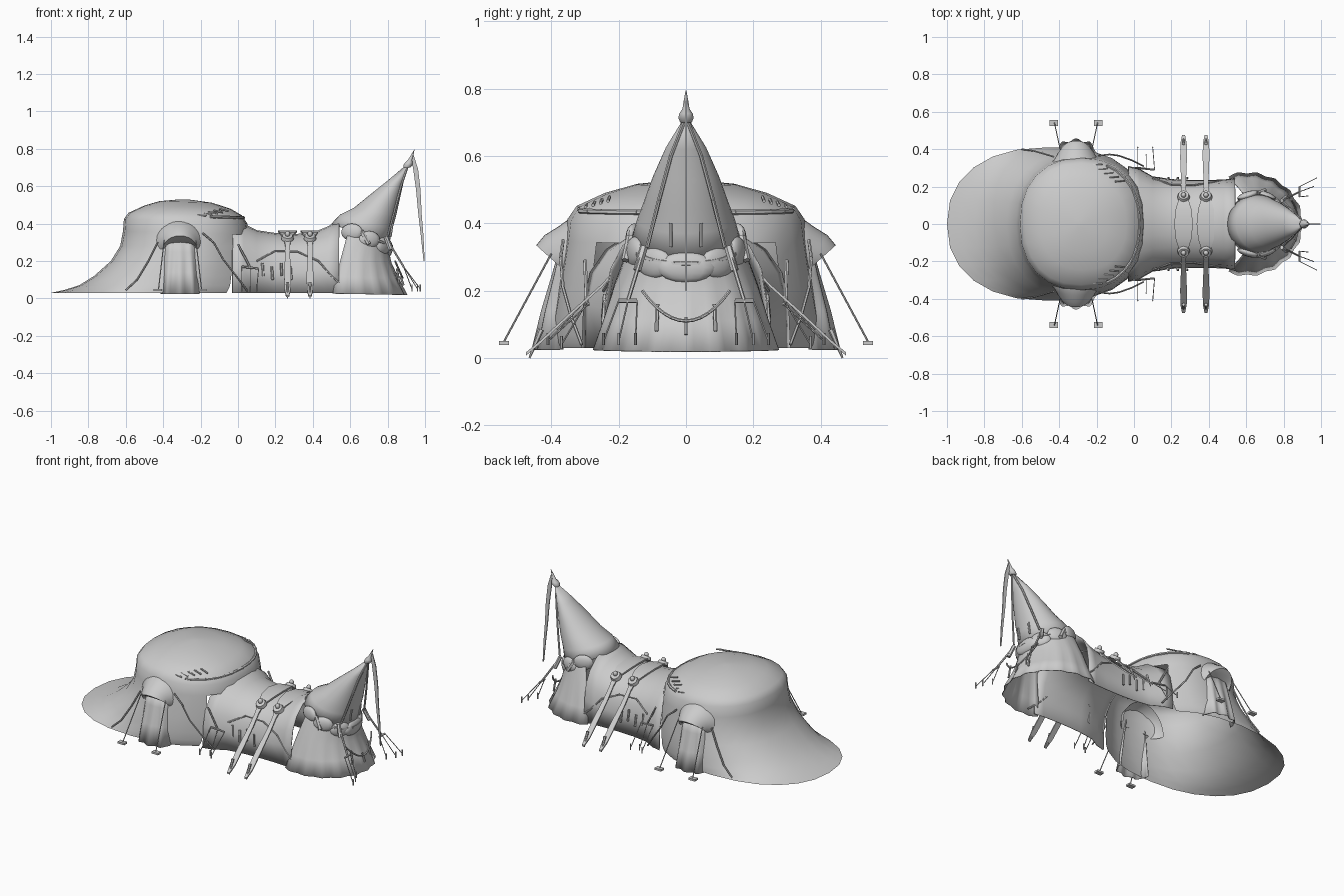
import bpy, bmesh
from math import sin, cos, pi, copysign
from mathutils import Vector, Matrix

if "Cube" in bpy.data.objects:
    bpy.data.objects.remove(bpy.data.objects["Cube"])


def finish(name, bm, angle=40, thick=0.0):
    bmesh.ops.recalc_face_normals(bm, faces=bm.faces)
    me = bpy.data.meshes.new(name)
    bm.to_mesh(me)
    bm.free()
    ob = bpy.data.objects.new(name, me)
    bpy.context.collection.objects.link(ob)
    bpy.ops.object.select_all(action='DESELECT')
    ob.select_set(True)
    bpy.context.view_layer.objects.active = ob
    bpy.ops.object.shade_smooth_by_angle(angle=angle * pi / 180)
    if thick:
        m = ob.modifiers.new("cloth_thickness", 'SOLIDIFY')
        m.thickness = thick
        m.offset = -1
    return ob


def add_loft(bm, rings, closed=True, caps=False):
    rows = [[bm.verts.new(p) for p in r] for r in rings]
    n = len(rows[0])
    for a, b in zip(rows, rows[1:]):
        for i in range(n if closed else n - 1):
            j = (i + 1) % n
            bm.faces.new((a[i], a[j], b[j], b[i]))
    if caps:
        bm.faces.new(rows[0])
        bm.faces.new(rows[-1])


def loft(name, rings, closed=True, caps=False, thick=0.0, angle=40):
    bm = bmesh.new()
    add_loft(bm, rings, closed, caps)
    return finish(name, bm, angle, thick)


# ring spanning a left and a right silhouette point, with half width ry
def ring(xl, zl, xr, zr, ry, n=32, e=1.0, pleat=0.0, k=12):
    out = []
    for i in range(n):
        a = 2 * pi * i / n
        f = 1 + pleat * cos(k * a)
        c = f * copysign(abs(cos(a)) ** e, cos(a))
        s = f * copysign(abs(sin(a)) ** e, sin(a))
        out.append(Vector(((xl + xr) / 2 + c * (xr - xl) / 2, s * ry,
                           (zl + zr) / 2 + c * (zr - zl) / 2)))
    return out


def add_rod(bm, a, b, r, r2=None):
    a, b = Vector(a), Vector(b)
    d = b - a
    m = Matrix.Translation((a + b) / 2) @ d.to_track_quat('Z', 'Y').to_matrix().to_4x4()
    bmesh.ops.create_cone(bm, cap_ends=True, segments=6, radius1=r,
                          radius2=r if r2 is None else r2, depth=d.length, matrix=m)


# rods along paths, repeated on both sides (y and -y)
def rods(name, paths, r, mirror=True):
    bm = bmesh.new()
    for s in ((1, -1) if mirror else (1,)):
        for p in paths:
            q = [(x, y * s, z) for x, y, z in p]
            for a, b in zip(q, q[1:]):
                add_rod(bm, a, b, r)
    return finish(name, bm)


def ball(bm, loc, scale, rot=0):
    m = Matrix.Translation(loc) @ Matrix.Rotation(rot, 4, 'Z') @ Matrix.Diagonal((*scale, 1))
    bmesh.ops.create_uvsphere(bm, u_segments=14, v_segments=8, radius=1, matrix=m)


# Round hall: flared skirt, wall and domed roof, open toward the corridor
hall = [(-1, .03, .08, .03, .41), (-.93, .045, .08, .045, .41), (-.85, .07, .08, .07, .405),
        (-.77, .12, .075, .12, .40), (-.68, .20, .07, .20, .385), (-.63, .28, .065, .28, .37),
        (-.615, .36, .06, .34, .36), (-.61, .425, .05, .40, .352), (-.585, .458, .02, .445, .325),
        (-.50, .497, -.04, .48, .245), (-.42, .52, -.14, .512, .15), (-.31, .53, -.27, .53, .02)]
rings = [ring(*h, n=24, e=.88) for h in hall]
bm = bmesh.new()
add_loft(bm, rings)
bm.verts.ensure_lookup_table()
bm.faces.new(bm.verts[-24:])
inner = [f for f in bm.faces if f.calc_center_median().x > -.02
         and abs(f.calc_center_median().y) < .27 and f.calc_center_median().z < .34]
bmesh.ops.delete(bm, geom=inner, context='FACES')
finish("hall_canopy", bm)

# Corridor skin
prof = [(1, 0), (.985, .35), (.92, .6), (.77, .78), (.52, .92), (.25, .98), (0, 1)]
prof += [(-y, z) for y, z in prof[-2::-1]]
secs = [(-.03, .31, .405), (.03, .295, .40), (.10, .255, .365), (.2, .24, .35), (.3, .235, .344),
        (.4, .235, .352), (.48, .238, .385), (.54, .245, .42)]
loft("corridor_skin", [[(x, w * y, .03 + (h - .03) * z) for y, z in prof] for x, w, h in secs],
     closed=False, thick=.004)

# Spire skirt: pleated, open toward the corridor
low = [(.31, .03, .90, .02, .275), (.36, .12, .855, .11, .245), (.42, .24, .82, .19, .215),
       (.47, .36, .805, .26, .178), (.51, .42, .81, .30, .158)]
skirt = []
for i, r in enumerate(low):
    full = ring(*r, n=72, pleat=max(0, .02 - .007 * i), k=18)
    skirt.append(full[-22:] + full[:23])
loft("spire_skirt", skirt, closed=False, thick=.004)

# Leaning spire
high = [(.50, .40, .808, .285, .165), (.545, .448, .825, .37, .146), (.62, .485, .845, .44, .126),
        (.70, .55, .865, .53, .098), (.80, .63, .885, .62, .06), (.895, .71, .908, .71, .008)]
loft("spire_tent", [ring(*r, n=36) for r in high], thick=.004)

# Front opening edge of the spire
rods("spire_opening_edge", [[(.905, .006, .70), (.872, .045, .60), (.838, .08, .47), (.80, .115, .33)]], .006)

# Rolled collar and swags round the spire
full = ring(.50, .405, .82, .28, .17, n=32)
rods("spire_collar", [full[-11:] + full[:12]], .009, mirror=False)
bm = bmesh.new()
for i in range(-3, 4):
    a = i * pi * .2
    p = Vector((.655 + .15 * cos(a), .16 * sin(a), .305 - .065 * (cos(a) - .45)))
    ball(bm, p, (.022, .085 if i == 0 else .06, .046), a)
finish("collar_swags", bm)

# Finial on the peak
bm = bmesh.new()
shape = [(0, .018), (.012, .024), (.026, .021), (.04, .011), (.06, .008), (.095, .001)]
add_loft(bm, [[(.903 + h * .42 + r * cos(a * pi / 5), r * sin(a * pi / 5), .70 + h)
               for a in range(10)] for h, r in shape], caps=True)
finish("peak_finial", bm)

# Hanging pennant
rib = [(.932, .765, .008), (.95, .69, .013), (.964, .58, .012), (.973, .45, .009),
       (.985, .33, .007), (.995, .20, .003)]
loft("hanging_pennant", [[(x - w, -.003, z), (x + w, -.003, z), (x + w, .003, z), (x - w, .003, z)]
                         for x, z, w in rib], caps=True)

# Side doorways: arched hood with a turned-under lip, and a wavy curtain
DX = -.31
hood = bmesh.new()
cur = bmesh.new()
for s in (1, -1):
    arch = [(.28, .15, .165), (.345, .14, .15), (.38, .12, .125), (.42, .105, .10), (.445, .09, .07),
            (.42, .083, .05), (.37, .078, .03)]
    add_loft(hood, [[(DX + rx * cos(a * pi / 20), s * (.29 + (y - .29) * (.5 + .5 * sin(a * pi / 20))),
                      .265 + rz * sin(a * pi / 20)) for a in range(21)] for y, rx, rz in arch], closed=False)
    rows = []
    for z, w, out in ((.33, .07, .02), (.25, .08, .04), (.14, .092, .07), (.025, .105, .095)):
        row = []
        for i in range(25):
            a = pi * i / 24
            row.append((DX + w * cos(a), s * (.355 + out * sin(a) ** .6
                       + .008 * (.35 - z) / .3 * cos(8 * a)), z))
        rows.append(row)
    add_loft(cur, rows, closed=False)
finish("door_hoods", hood)
finish("door_curtains", cur, thick=.004)

# Draped apron edges falling from each hood, swept toward the corridor
rods("apron_edges", [[(-.19, .365, .35), (-.13, .372, .30), (-.08, .365, .21), (-.01, .34, .12), (.05, .31, .04)],
                     [(-.43, .36, .30), (-.48, .375, .20), (-.54, .392, .10), (-.6, .40, .045)]], .005)

# Door guy ropes and ground pegs
rods("door_guy_ropes", [[(DX + d * .085, .40, .31), (DX + d * .115, .54, .05)] for d in (-1, 1)], .003)
bm = bmesh.new()
for s in (1, -1):
    for d in (-1, 1):
        m = Matrix.Translation((DX + d * .118, s * .54, .045)) @ Matrix.Diagonal((.045, .03, .012, 1))
        bmesh.ops.create_cube(bm, size=1, matrix=m)
finish("door_ground_pegs", bm)

# Roof seam following the eave, and its stitches
rods("roof_seam", [[p + Vector((0, 0, .004)) for p in ring(-.59, .446, .03, .428, .338, e=.88)[:7]]], .008)
rods("roof_stitches", [[(-.22 + .03 * i, .315 - .022 * i, .447 + .008 * i),
                        (-.17 + .03 * i, .32 - .022 * i, .442 + .006 * i)] for i in range(5)], .005)

# Straps over the corridor with tapered tails
bm = bmesh.new()
path = [(-.475, .012, .008), (-.43, .05, .017), (-.35, .125, .018), (-.25, .215, .014),
        (-.19, .28, .012), (-.15, .325, .02), (-.08, .349, .042), (0, .358, .05)]
path += [(-y, z, w) for y, z, w in path[-2::-1]]
for x in (.265, .385):
    add_loft(bm, [[(x - w, y, z - .005), (x + w, y, z - .005), (x + w, y, z + .005),
                   (x - w, y, z + .005)] for y, z, w in path], caps=True)
finish("corridor_straps", bm)

# Buckles and stakes for the straps
bm = bmesh.new()
for x in (.265, .385):
    for s in (1, -1):
        m = Matrix.Translation((x, s * .15, .328)) @ Matrix.Rotation(-s * .6, 4, 'X')
        bmesh.ops.create_cone(bm, cap_ends=True, segments=12, radius1=.034, radius2=.028,
                              depth=.02, matrix=m)
        ball(bm, (x, s * .155, .345), (.014, .014, .016))
        add_rod(bm, (x, s * .43, .085), (x, s * .465, 0), .009, .003)
finish("strap_buckles", bm)


# Spreader bars with three stay lines each
def stays(name, anchor, bar_a, bar_b, feet):
    a, b = Vector(bar_a), Vector(bar_b)
    rods(name + "_bar", [[a, b], [anchor, (a + b) / 2]], .006)
    rods(name + "_lines", [[a.lerp(b, i / 2), f] for i, f in enumerate(feet)], .0025)
    rods(name + "_stakes", [[Vector(f) + Vector((0, 0, .025)), Vector(f) - Vector((0, 0, .012))]
                            for f in feet], .004)


stays("corridor_stay", (.0, .30, .29), (.02, .30, .17), (.11, .29, .16),
      [(.02, .41, .05), (.065, .37, .04), (.10, .41, .05)])
stays("spire_stay", (.80, .13, .31), (.885, .145, .17), (.885, .20, .17),
      [(.93, .15, .05), (.96, .20, .05), (.975, .245, .05)])

# Loose swag rope and tassels on the spire front
rods("front_swag_rope", [[(.88 - .04 * (y / .13) ** 2, y, .11 + .09 * (y / .13) ** 2)
                          for y in [(-.13 + .02167 * i) for i in range(13)]]], .005, mirror=False)
rods("front_tassels", [[(.868, 0, .12), (.885, 0, .07)], [(.85, .085, .16), (.862, .088, .08)],
                       [(.826, .045, .40), (.815, .045, .33)]], .006)
rods("collar_toggles", [[(.79, .125, .33), (.815, .145, .26)], [(.66, .165, .36), (.70, .18, .29)]], .012)

# Drape edge and hanging charms on the corridor side
rods("corridor_drape_edge", [[(.10, .245, .20), (.2, .21, .255), (.32, .207, .25), (.43, .226, .20),
                              (.5, .236, .12), (.58, .25, .05)]], .005)
rods("corridor_charms", [[(.13 + .05 * i, .24, .19 - .02 * (i % 2)),
                          (.135 + .05 * i, .246, .12 - .02 * (i % 2))] for i in range(4)], .007)
